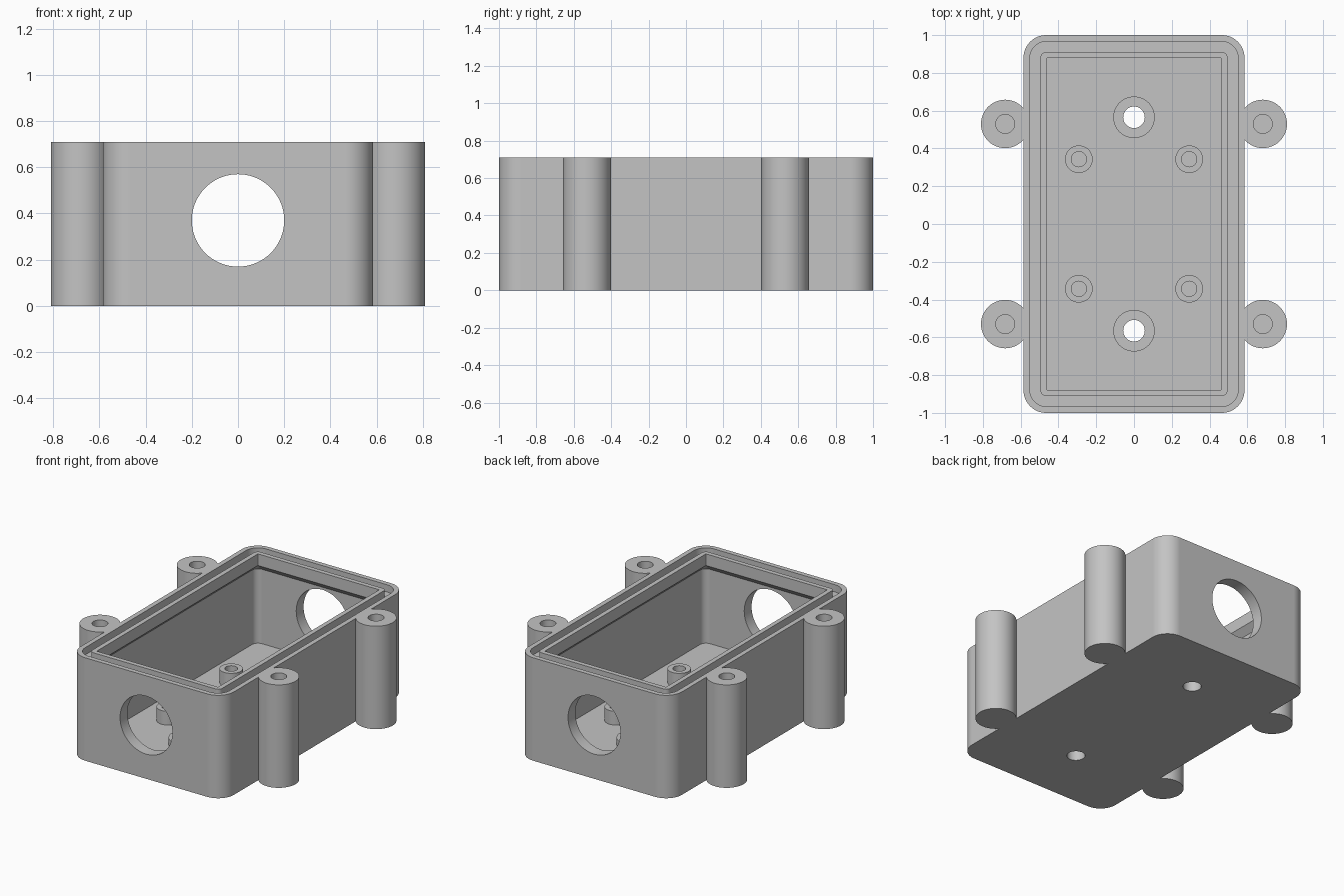
import bpy, bmesh, math
from mathutils import Matrix, Vector

cube = bpy.data.objects.get("Cube")
if cube:
    bpy.data.objects.remove(cube, do_unlink=True)

HEIGHT, FLOOR, WALL = 0.71, 0.075, 0.08
HALF_X, HALF_Y = 0.585, 1.0

grey = bpy.data.materials.new("plain grey plastic")
grey.use_nodes = True
colour = (0.55, 0.55, 0.55, 1)
grey.diffuse_color = colour
grey.node_tree.nodes["Principled BSDF"].inputs["Base Color"].default_value = colour


def circle(r, z, n=48):
    return [(r * math.cos(math.tau * i / n), r * math.sin(math.tau * i / n), z)
            for i in range(n)]


def rounded_rect(inset, radius, z, steps=12):
    """Rounded rectangle, inset from the outer wall of the box."""
    cx, cy = HALF_X - inset - radius, HALF_Y - inset - radius
    points = []
    for q, (sx, sy) in enumerate(((1, 1), (-1, 1), (-1, -1), (1, -1))):
        for i in range(steps + 1):
            a = (q + i / steps) * math.pi / 2
            points.append((sx * cx + radius * math.cos(a),
                           sy * cy + radius * math.sin(a), z))
    return points


def loft(rings, closed=False):
    """Skin a stack of rings; cap the ends, or join last to first."""
    bm = bmesh.new()
    loops = [[bm.verts.new(p) for p in ring] for ring in rings]
    pairs = list(zip(loops, loops[1:]))
    if closed:
        pairs.append((loops[-1], loops[0]))
    else:
        bm.faces.new(loops[0])
        bm.faces.new(loops[-1])
    for a, b in pairs:
        for i in range(len(a)):
            j = (i + 1) % len(a)
            bm.faces.new((a[i], a[j], b[j], b[i]))
    bmesh.ops.recalc_face_normals(bm, faces=bm.faces)
    return bm


def add_object(name, bm):
    mesh = bpy.data.meshes.new(name)
    bm.to_mesh(mesh)
    bm.free()
    mesh.materials.append(grey)
    obj = bpy.data.objects.new(name, mesh)
    bpy.context.collection.objects.link(obj)
    return obj


def activate(obj):
    bpy.ops.object.select_all(action='DESELECT')
    obj.select_set(True)
    bpy.context.view_layer.objects.active = obj


def smooth(obj):
    activate(obj)
    bpy.ops.object.shade_smooth_by_angle(angle=math.radians(30))


def cut(target, cutter):
    cutter.hide_render = True
    mod = target.modifiers.new("opening", 'BOOLEAN')
    mod.operation, mod.solver, mod.object = 'DIFFERENCE', 'EXACT', cutter
    activate(target)
    bpy.ops.object.modifier_apply(modifier=mod.name)
    bpy.data.objects.remove(cutter, do_unlink=True)


# Box shell: outer wall, rim, seal groove, inner lip, sloped underside, cavity
groove_z = HEIGHT - 0.05
shell = add_object("box_shell", loft([
    rounded_rect(0, 0.12, 0),
    rounded_rect(0, 0.12, HEIGHT),
    rounded_rect(0.033, 0.09, HEIGHT),
    rounded_rect(0.033, 0.09, groove_z),
    rounded_rect(0.09, 0.03, groove_z),
    rounded_rect(0.09, 0.03, HEIGHT),
    rounded_rect(0.122, 0.004, HEIGHT),
    rounded_rect(0.122, 0.004, HEIGHT - 0.08),
    rounded_rect(WALL, 0.045, HEIGHT - 0.122),
    rounded_rect(WALL, 0.045, FLOOR)]))

# Cable opening through both end walls
bm = loft([circle(0.2, -1.2, 72), circle(0.2, 1.2, 72)])
bm.transform(Matrix.Translation((0, 0, 0.37)) @ Matrix.Rotation(math.pi / 2, 4, 'X'))
cut(shell, add_object("cable_cutter", bm))

# Mounting holes through the floor, each with a low collar
for side, y in (("front", -0.565), ("back", 0.565)):
    bm = loft([circle(0.057, -0.1), circle(0.057, 0.3)])
    bm.transform(Matrix.Translation((0, y, 0)))
    cut(shell, add_object("screw_cutter", bm))
    collar = add_object(side + "_floor_collar", loft([
        circle(0.11, FLOOR), circle(0.11, 0.12),
        circle(0.057, 0.12), circle(0.057, FLOOR)], closed=True))
    collar.location = (0, y, 0)
    smooth(collar)

smooth(shell)
shell.modifiers.new("even_shading", 'WEIGHTED_NORMAL').keep_sharp = True

# Lid screw posts outside and board standoffs inside, one of each per corner
for x_name, sx in (("left", 1), ("right", -1)):
    for y_name, sy in (("front", -1), ("back", 1)):
        place = y_name + "_" + x_name
        bm = loft([circle(0.128, 0), circle(0.128, HEIGHT),
                   circle(0.05, HEIGHT), circle(0.05, 0.25)])
        bm.transform(Matrix.Translation((sx * 0.682, sy * 0.53, 0)))
        # Trim the post where it meets the wall
        bmesh.ops.bisect_plane(
            bm, geom=bm.verts[:] + bm.edges[:] + bm.faces[:],
            plane_co=Vector((sx * HALF_X, 0, 0)), plane_no=Vector((sx, 0, 0)),
            clear_inner=True)
        smooth(add_object(place + "_lid_post", bm))

        standoff = add_object(place + "_standoff", loft([
            circle(0.073, FLOOR - 0.01), circle(0.073, 0.17),
            circle(0.04, 0.17), circle(0.04, FLOOR)]))
        standoff.location = (sx * 0.292, sy * 0.343, 0)
        smooth(standoff)
